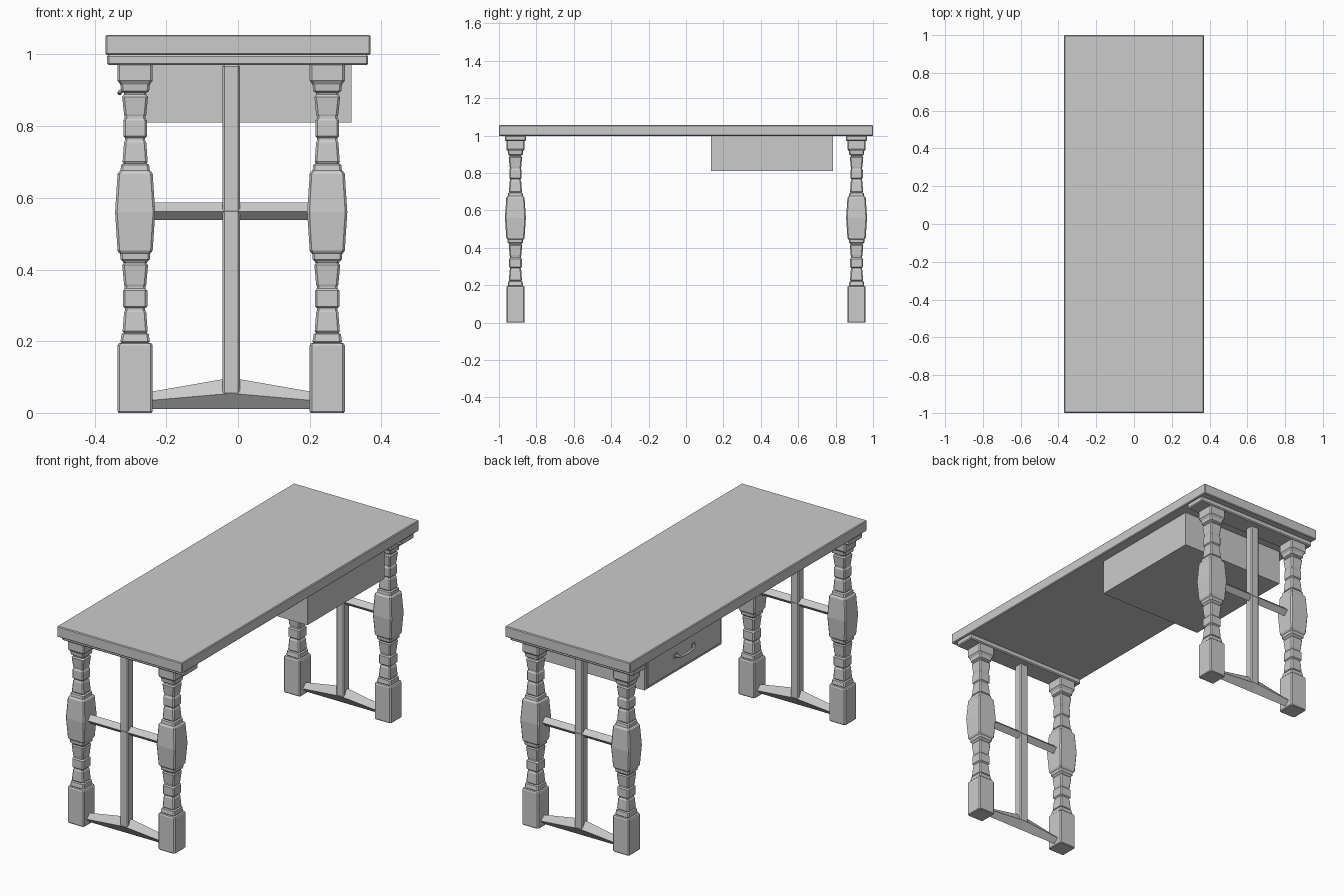
import bpy, bmesh, math
from mathutils import Vector

if "Cube" in bpy.data.objects:
    bpy.data.objects.remove(bpy.data.objects["Cube"])

CX = -0.019      # centre line of the trestle ends
LEG_X = 0.268    # leg offset from that line
END_Y = 0.912    # trestle end position


def finish(name, bm, bevel=0.0):
    bmesh.ops.recalc_face_normals(bm, faces=bm.faces)
    me = bpy.data.meshes.new(name)
    bm.to_mesh(me)
    bm.free()
    ob = bpy.data.objects.new(name, me)
    bpy.context.collection.objects.link(ob)
    if bevel:
        m = ob.modifiers.new("edge", 'BEVEL')
        m.width = bevel
        m.segments = 1
    return ob


def box(name, x0, x1, y0, y1, z0, z1, bevel=0.0):
    bm = bmesh.new()
    bmesh.ops.create_cube(bm, size=1)
    for v in bm.verts:
        v.co = Vector(((x0 + x1) / 2 + v.co.x * (x1 - x0),
                       (y0 + y1) / 2 + v.co.y * (y1 - y0),
                       (z0 + z1) / 2 + v.co.z * (z1 - z0)))
    return finish(name, bm, bevel)


def loft(name, rings):
    # Skin a list of equal-length point rings and cap both ends
    bm = bmesh.new()
    rows = [[bm.verts.new(p) for p in r] for r in rings]
    n = len(rows[0])
    for a, b in zip(rows, rows[1:]):
        for i in range(n):
            bm.faces.new((a[i], a[(i + 1) % n], b[(i + 1) % n], b[i]))
    bm.faces.new(rows[0])
    bm.faces.new(rows[-1])
    return finish(name, bm)


def chamfered_square(x, y, z, h):
    c = h - min(0.006, h * 0.2)
    pts = [(h, -c), (h, c), (c, h), (-c, h), (-h, c), (-h, -c), (-c, -h), (c, -h)]
    return [(x + a, y + b, z) for a, b in pts]


# Leg profile: (height, half width)
LEG = [(0, .046), (.004, .049), (.188, .049), (.194, .046), (.195, .037),
       (.199, .041), (.220, .038), (.223, .031), (.228, .035), (.281, .031),
       (.286, .028), (.292, .028), (.297, .034), (.341, .034), (.347, .029),
       (.353, .029), (.358, .031), (.412, .036), (.418, .032), (.424, .036),
       (.428, .041), (.444, .042), (.447, .045), (.453, .049), (.560, .056),
       (.667, .049), (.673, .045), (.676, .041), (.692, .039), (.696, .032),
       (.701, .035), (.755, .031), (.761, .028), (.767, .028), (.772, .033),
       (.816, .033), (.822, .029), (.828, .029), (.833, .031), (.882, .036),
       (.888, .031), (.893, .031), (.898, .039), (.916, .041), (.920, .044),
       (.927, .049), (.970, .049)]


def stretcher(name, y, stations, depth):
    # Diamond-section rail: stations are (x, bottom, top)
    loft(name, [[(CX + x, y, b), (CX + x, y + depth, (b + t) / 2),
                 (CX + x, y, t), (CX + x, y - depth, (b + t) / 2)]
                for x, b, t in stations])


# Table top
box("table_top", -0.37, 0.37, -1, 1, 0.998, 1.055, 0.004)

# Two trestle ends
for tag, y in (("front", -END_Y), ("back", END_Y)):
    for side, s in (("left", -1), ("right", 1)):
        loft(f"{tag}_{side}_leg",
             [chamfered_square(CX + s * LEG_X, y, z, h) for z, h in LEG])
    box(f"{tag}_cap_board", -0.365, 0.363, y - .056, y + .056, 0.97, 1.0, 0.005)
    box(f"{tag}_centre_post", CX - .024, CX + .024, y - .024, y + .024, 0.05, 0.972, 0.005)
    stretcher(f"{tag}_middle_rail", y, [(-.24, .538, .587), (.24, .538, .587)], .025)
    stretcher(f"{tag}_foot_rail", y,
              [(-.23, .011, .058), (0, .011, .098), (.23, .011, .058)], .025)

# Drawer case and drawer front facing -x
box("drawer_case", -0.305, 0.316, 0.135, 0.785, 0.81, 1.0)
box("drawer_front", -0.312, -0.30, 0.15, 0.77, 0.822, 0.992, 0.003)

# Drawer pull
cu = bpy.data.curves.new("drawer_pull", 'CURVE')
cu.dimensions = '3D'
cu.bevel_depth = 0.006
cu.bevel_resolution = 1
cu.use_fill_caps = True
path = [(-.308, .385, .902), (-.322, .387, .902), (-.330, .41, .894),
        (-.331, .46, .892), (-.331, .51, .894 - .002), (-.330, .51, .894),
        (-.322, .533, .902), (-.308, .535, .902)]
path.pop(4)
sp = cu.splines.new('POLY')
sp.points.add(len(path) - 1)
for p, co in zip(sp.points, path):
    p.co = (*co, 1)
bpy.context.collection.objects.link(bpy.data.objects.new("drawer_pull", cu))
for i, y in enumerate((0.385, 0.535)):
    box(f"pull_plate_{i + 1}", -0.316, -0.308, y - .014, y + .014, 0.888, 0.916, 0.003)
